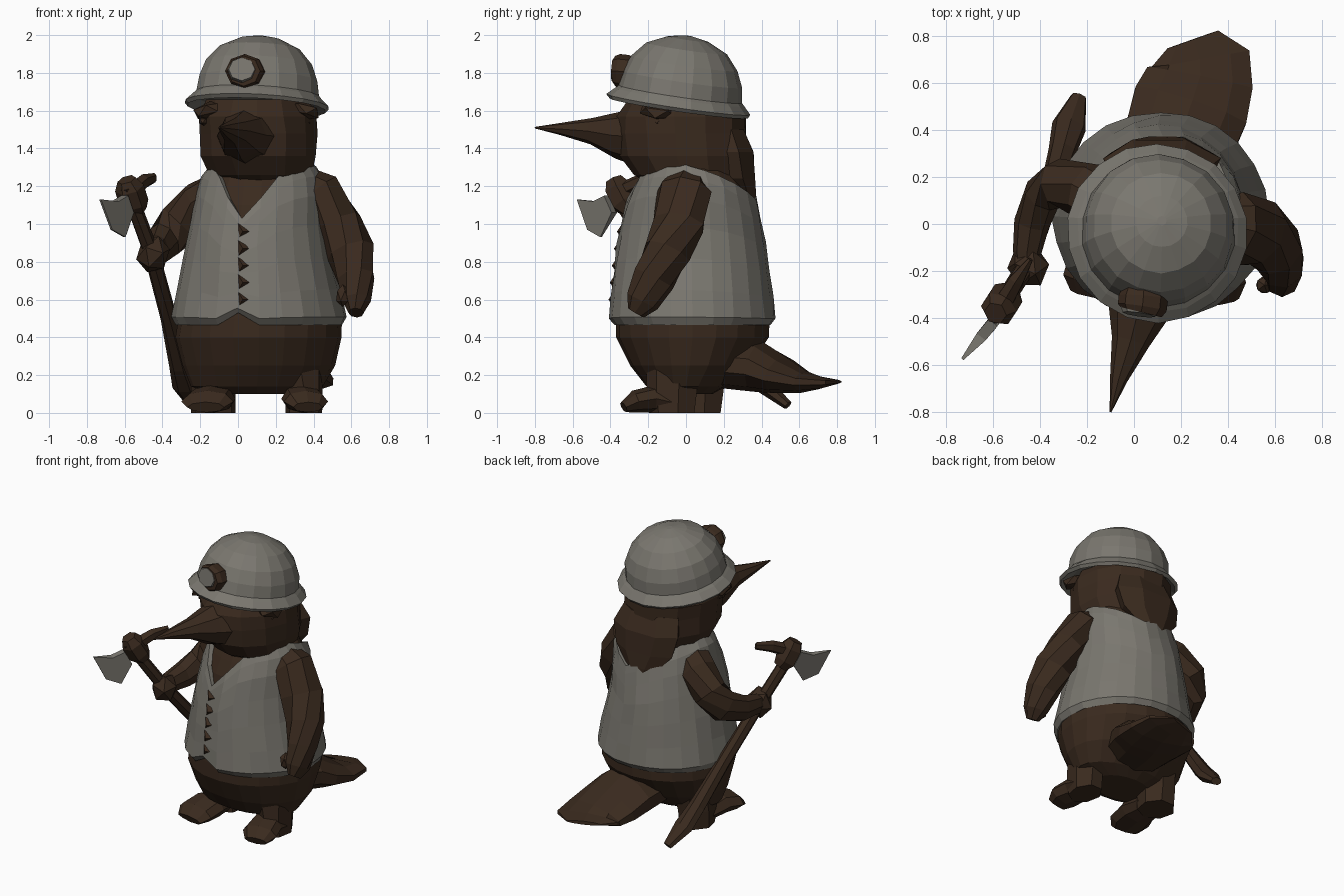
import bpy, bmesh, math, random
from mathutils import Vector

random.seed(4)
brown = bpy.data.materials.new("brown")
brown.diffuse_color = (0.042, 0.023, 0.013, 1)
grey = bpy.data.materials.new("warm_grey")
grey.diffuse_color = (0.195, 0.185, 0.16, 1)


def finish(name, bm, mat):
    bmesh.ops.recalc_face_normals(bm, faces=bm.faces)
    me = bpy.data.meshes.new(name)
    bm.to_mesh(me)
    bm.free()
    ob = bpy.data.objects.new(name, me)
    bpy.context.collection.objects.link(ob)
    me.materials.append(mat)
    return ob


def loft(name, rings, n=8, mat=brown, flat=False, jitter=0.0):
    """Skin elliptical rings (x, y, z, r_side, r_up) along a path."""
    bm = bmesh.new()
    pts = [Vector(r[:3]) for r in rings]
    loops = []
    for i, r in enumerate(rings):
        if flat:
            side, up = Vector((1, 0, 0)), Vector((0, -1, 0))
        else:
            t = (pts[min(i + 1, len(pts) - 1)] - pts[max(i - 1, 0)]).normalized()
            side = t.cross(Vector((0, 0, 1))).normalized()
            up = side.cross(t)
        loop = []
        for k in range(n):
            a = 2 * math.pi * k / n
            j = 1 + random.uniform(-jitter, jitter)
            loop.append(bm.verts.new(pts[i] + (side * math.sin(a) * r[3] + up * math.cos(a) * r[4]) * j))
        loops.append(loop)
    for a, b in zip(loops, loops[1:]):
        for k in range(n):
            bm.faces.new((a[k], a[(k + 1) % n], b[(k + 1) % n], b[k]))
    bm.faces.new(loops[0])
    bm.faces.new(loops[-1])
    return finish(name, bm, mat)


def lump(name, loc, size, rot=(0, 0, 0), sub=1, mat=brown):
    bm = bmesh.new()
    bmesh.ops.create_icosphere(bm, subdivisions=sub, radius=1)
    ob = finish(name, bm, mat)
    ob.location, ob.scale, ob.rotation_euler = loc, size, rot
    return ob


def interp(table, x):
    for a, b in zip(table, table[1:]):
        if x <= b[0]:
            f = max(0, (x - a[0]) / (b[0] - a[0]))
            return [p + (q - p) * f for p, q in zip(a[1:], b[1:])]
    return list(table[-1][1:])


# torso: z, centre x, centre y, half width, half depth
torso = [(0.10, .10, .0, .22, .15), (0.14, .10, .0, .36, .22), (0.25, .11, .02, .415, .325),
         (0.40, .11, .035, .45, .415), (0.50, .115, .035, .455, .43), (0.70, .11, .03, .41, .41),
         (0.90, .10, .03, .365, .385), (1.10, .12, .03, .34, .345), (1.20, .125, .04, .33, .31),
         (1.28, .13, .03, .30, .26), (1.34, .13, .02, .24, .2)]
loft("body", [(x, y, z, rx - (.022 if z > .45 else .01), ry - (.022 if z > .45 else .01))
              for z, x, y, rx, ry in torso], 20, flat=True, jitter=.006)

# vest: columns run from a tucked hem to a neckline that dips in front and behind
top = [(0, 1.03), (30, 1.25), (50, 1.31), (90, 1.325), (130, 1.27), (180, 1.13)]
bm = bmesh.new()
cols = []
for k in range(24):
    deg = k * 15
    rel = abs((deg + 15 + 180) % 360 - 180)
    z1 = interp(top, rel)[0]
    z0 = 0.53 if rel < 5 else 0.465
    col = []
    for f in (0, .05, .22, .42, .62, .8, .92, 1):
        z = z0 + (z1 - z0) * f
        x, y, rx, ry = interp(torso, z)
        grow = (-.012 if f == 0 else .01) + random.uniform(-.005, .005)
        a = math.radians(deg)
        col.append(bm.verts.new((x + (rx + grow) * math.sin(a), y - (ry + grow) * math.cos(a), z)))
    cols.append(col)
for k in range(24):
    a, b = cols[k], cols[(k + 1) % 24]
    for i in range(len(a) - 1):
        bm.faces.new((a[i], b[i], b[i + 1], a[i + 1]))
vest = finish("vest", bm, grey)
m = vest.modifiers.new("thickness", 'SOLIDIFY')
m.thickness, m.offset = .03, -1

# ragged dark fastening down the front of the vest
for z in (.60, .69, .78, .87, .96):
    x, y, rx, ry = interp(torso, z)
    bpy.ops.mesh.primitive_cone_add(vertices=3, radius1=.05, radius2=0, depth=.03,
                                    location=(.025, y - ry - .008, z), rotation=(math.pi / 2, math.pi / 2, 0))
    ob = bpy.context.object
    ob.name = "vest_fastening"
    ob.data.materials.append(brown)

# head, snout, nape fur and face details
loft("head", [(.12, .04, 1.19, .16, .2), (.12, .02, 1.26, .27, .29), (.11, -.01, 1.36, .31, .34),
              (.11, -.015, 1.48, .31, .345), (.10, -.02, 1.57, .31, .345), (.10, -.03, 1.66, .27, .27)],
     13, flat=True, jitter=.025)
loft("snout", [(.07, -.2, 1.46, .19, .17), (.02, -.36, 1.47, .135, .125), (-.015, -.5, 1.492, .082, .07),
               (-.065, -.66, 1.503, .038, .033), (-.1, -.8, 1.51, .004, .004)], 8)
loft("nape_fur", [(.11, .22, 1.5, .22, .09), (.11, .255, 1.38, .26, .11), (.12, .28, 1.24, .22, .095),
                  (.12, .32, 1.14, .13, .06), (.12, .36, 1.06, .03, .01)], 7, flat=True, jitter=.06)
for s in (-1, 1):
    lump("brow", (.10 + s * .24, -.14, 1.6), (.1, .12, .05), (0, s * .25, s * .5))
    lump("eye", (.09 + s * .27, -.13, 1.545), (.03, .05, .025))

# tilted hard hat
profile = [(.30, .02), (.37, -.015), (.385, .005), (.345, .045), (.328, .06), (.318, .14),
           (.285, .225), (.215, .305), (.11, .355), (.02, .372)]
helmet = loft("helmet", [(0, 0, z, r, r) for r, z in profile], 18, grey, flat=True, jitter=.01)
helmet.location, helmet.rotation_euler = (.10, -.04, 1.628), (-.145, .05, 0)

# lamp on the hat
loft("lamp_housing", [(.045, -.22, 1.80, .07, .06), (.04, -.31, 1.805, .105, .09),
                      (.035, -.355, 1.81, .105, .09), (.03, -.375, 1.81, .09, .08)], 8)
loft("lamp_glass", [(.025, -.35, 1.815, .085, .075), (.02, -.385, 1.82, .07, .062)], 8, grey)

# arms
loft("hanging_arm", [(.36, .0, 1.2, .11, .1), (.43, -.01, 1.17, .15, .12), (.53, -.04, 1.0, .15, .12),
                     (.595, -.1, .85, .125, .13), (.625, -.17, .71, .10, .115),
                     (.63, -.23, .59, .075, .09), (.625, -.265, .53, .04, .05)], 8, jitter=.03)
lump("thumb", (.555, -.26, .62), (.04, .04, .06))
loft("bent_arm", [(-.1, .08, 1.17, .12, .11), (-.2, .14, 1.11, .125, .12), (-.31, .175, 1.0, .105, .12),
                  (-.385, .13, .91, .085, .11), (-.435, 0, .86, .075, .09), (-.455, -.12, .85, .06, .07),
                  (-.455, -.17, .85, .05, .06)], 8, jitter=.03)
lump("gripping_hand", (-.45, -.18, .84), (.09, .095, .105), (.4, .2, .3))

# feet and legs: x, heel y, toe y
for x, heel, toe in ((-.13, .2, -.3), (.35, .06, -.33)):
    sgn = -1 if x < 0 else 1
    w = .12 if x < 0 else .1
    loft("leg", [(x, heel - .13, 0, w, .125), (x, heel - .13, .12, w, .14),
                 (x * .9 + .01, heel - .12, .28, .13, .15)], 7, flat=True, jitter=.03)
    loft("foot", [(x, heel - .1, .05, .09, .05), (x - .01, toe + .17, .075, w + .01, .075),
                  (x + sgn * .02 - .01, toe + .06, .06, w + .02, .06),
                  (x + sgn * .03 - .01, toe, .03, w - .02, .03)], 8, jitter=.03)

# broad flat tail
loft("tail", [(.16, .2, .26, .22, .13), (.2, .38, .245, .25, .135), (.24, .5, .2, .26, .1),
              (.28, .62, .165, .24, .06), (.28, .7, .16, .225, .035), (.25, .785, .165, .12, .012)], 10)

# pick: handle, collar, spike and blade
loft("pick_handle", [(-.59, -.39, 1.2, .04, .04), (-.46, -.18, .85, .042, .042), (-.365, .1, .5, .045, .045),
                     (-.305, .31, .25, .06, .05), (-.275, .42, .14, .075, .045), (-.235, .54, .04, .035, .025)], 7)
loft("pick_collar", [(-.53, -.29, 1.07, .05, .05), (-.55, -.32, 1.11, .08, .075),
                     (-.575, -.36, 1.19, .08, .075), (-.59, -.38, 1.235, .05, .05)], 6)
loft("pick_spike", [(-.565, -.35, 1.17, .045, .045), (-.5, -.24, 1.225, .035, .04),
                    (-.44, -.15, 1.245, .012, .025)], 6)
bm = bmesh.new()
outline = [(-.73, -.575, 1.13), (-.67, -.52, .97), (-.6, -.45, .93), (-.57, -.38, 1.06), (-.60, -.42, 1.15),
           (-.65, -.48, 1.12)]
off = Vector((.8, -.6, 0)) * .015
a = [bm.verts.new(Vector(p) + off * (.4 if i < 3 else 1.6)) for i, p in enumerate(outline)]
b = [bm.verts.new(Vector(p) - off * (.4 if i < 3 else 1.6)) for i, p in enumerate(outline)]
bm.faces.new(a)
bm.faces.new(b[::-1])
for i in range(len(a)):
    j = (i + 1) % len(a)
    bm.faces.new((a[i], b[i], b[j], a[j]))
finish("pick_blade", bm, grey)
